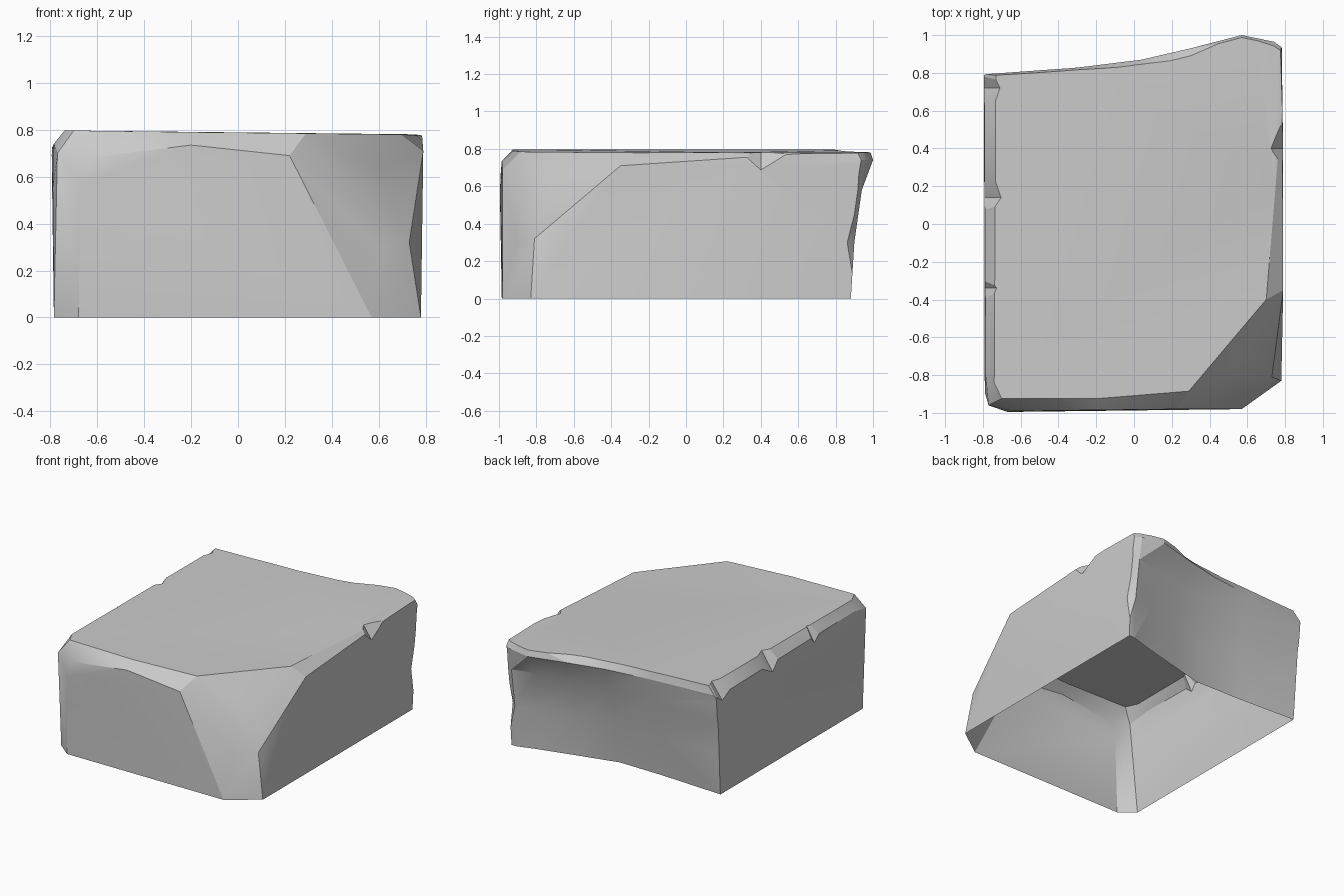
import bpy, bmesh, math

if "Cube" in bpy.data.objects:
    bpy.data.objects.remove(bpy.data.objects["Cube"])


def make_object(name, bm):
    bmesh.ops.recalc_face_normals(bm, faces=bm.faces)
    mesh = bpy.data.meshes.new(name)
    bm.to_mesh(mesh)
    bm.free()
    obj = bpy.data.objects.new(name, mesh)
    bpy.context.collection.objects.link(obj)
    return obj


def hull(name, points):
    bm = bmesh.new()
    for p in points:
        bm.verts.new(p)
    r = bmesh.ops.convex_hull(bm, input=bm.verts)
    junk = {g for g in r["geom_interior"] + r["geom_unused"]
            if isinstance(g, bmesh.types.BMVert)}
    bmesh.ops.delete(bm, geom=list(junk), context='VERTS')
    bmesh.ops.dissolve_limit(bm, angle_limit=math.radians(1.5),
                             verts=bm.verts, edges=bm.edges)
    bmesh.ops.triangulate(bm, faces=[f for f in bm.faces if len(f.verts) > 4])
    return make_object(name, bm)


# Block with worn top edges
front_left = [(-.785, -.90, 0), (-.68, -.985, 0), (-.79, -.89, .55),
              (-.67, -.995, .57), (-.77, -.96, .70), (-.64, -.99, .68),
              (-.70, -.925, .797), (-.74, -.84, .797)]
front = [(-.2, -.985, .735), (.22, -.98, .69), (-.2, -.925, .79),
         (.29, -.885, .785)]
# Large broken front right corner
broken_corner = [(.57, -.98, 0), (.78, -.83, 0), (.47, -.81, .66),
                 (.59, -.70, .64), (.67, -.65, .57), (.60, -.90, .30),
                 (.73, -.81, .32), (.48, -.64, .78), (.55, -.58, .78),
                 (.79, -.45, .45), (.79, -.35, .71), (.70, -.40, .78)]
# Sides run past the back, which is trimmed afterwards
sides = [(-.785, 1.1, 0), (-.795, 1.1, .72), (-.73, 1.1, .797),
         (-.785, -.8, .74), (.78, 1.1, 0), (.79, .35, .71),
         (.74, .25, .781), (.785, .62, .775), (.78, 1.1, .72), (.77, 1.1, .779)]
block = hull("stone_block", front_left + front + broken_corner + sides)

# Uneven hollow back: depth y on a grid of columns x and rows z
columns = [-.9, -.3, .04, .3, .57, .74, .82]
rows = {-.02: [.73, .70, .695, .76, .83, .88, .88],
        .30: [.75, .74, .74, .79, .85, .90, .83],
        .58: [.77, .80, .81, .85, .90, .94, .90],
        .74: [.785, .828, .87, .93, 1.0, .965, .91],
        .82: [.775, .81, .83, .86, .975, .92, .86]}
bm = bmesh.new()
grid = [[bm.verts.new((x, y, z)) for x, y in zip(columns, ys)]
        for z, ys in rows.items()]
for a, b in zip(grid, grid[1:]):
    for i in range(len(columns) - 1):
        bm.faces.new((a[i], a[i + 1], b[i + 1], b[i]))
bmesh.ops.triangulate(bm, faces=bm.faces)
ext = bmesh.ops.extrude_face_region(bm, geom=bm.faces[:], use_keep_orig=True)
for v in ext["geom"]:
    if isinstance(v, bmesh.types.BMVert):
        v.co.y = 1.3
cutters = [make_object("back_cutter", bm)]


# Small chips along the top side edges
def chip(side, y, x_in, z_low, before, after):
    s = side
    return hull("chip_cutter", [
        (s * x_in, y, .81), (s * .80, y - before, .81), (s * .80, y + after, .81),
        (s * .795, y, z_low), (s * .9, y - before, .81), (s * .9, y + after, .81),
        (s * .9, y, z_low)])


for args in [(-1, .14, .695, .66, .16, .30), (-1, -.34, .72, .68, .18, .12),
             (1, .40, .705, .68, .16, .24), (-1, .72, .70, .68, .3, .2)]:
    cutters.append(chip(*args))

for c in cutters:
    c.hide_render = True
    mod = block.modifiers.new("cut", 'BOOLEAN')
    mod.operation = 'DIFFERENCE'
    mod.solver = 'EXACT'
    mod.object = c

# Apply the cuts, then open the underside
deps = bpy.context.evaluated_depsgraph_get()
mesh = bpy.data.meshes.new_from_object(block.evaluated_get(deps))
block.modifiers.clear()
block.data = mesh
for c in cutters:
    bpy.data.objects.remove(c)
bm = bmesh.new()
bm.from_mesh(mesh)
under = [f for f in bm.faces if f.normal.z < -.9 and f.calc_center_median().z < .01]
bmesh.ops.delete(bm, geom=under, context='FACES')
bm.to_mesh(mesh)
bm.free()

bpy.context.view_layer.objects.active = block
block.select_set(True)
bpy.ops.object.shade_smooth_by_angle(angle=math.radians(20))
